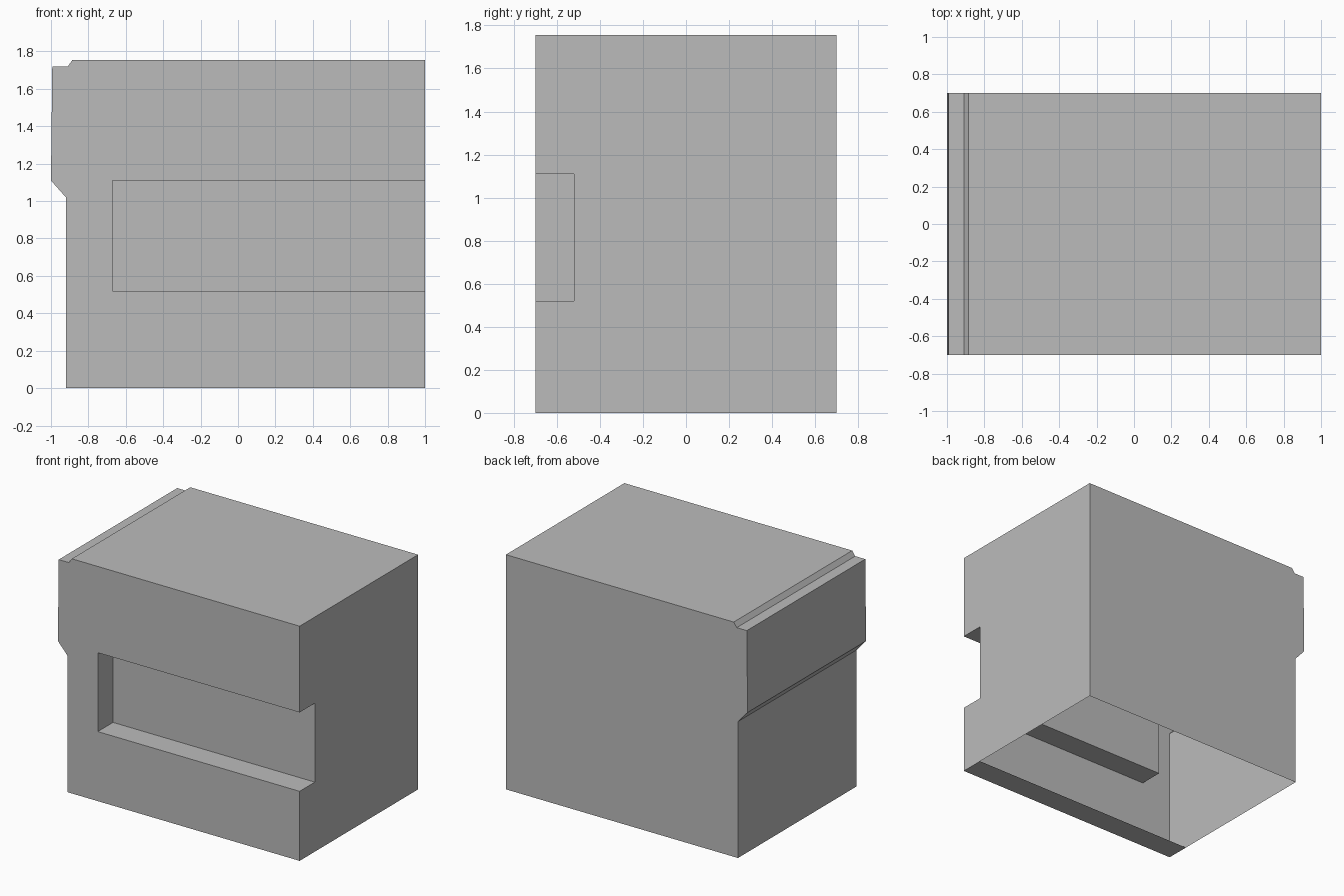
import bpy
import bmesh
import math

cube = bpy.data.objects.get("Cube")
if cube:
    bpy.data.objects.remove(cube, do_unlink=True)

FRONT, RECESS, BACK = -0.70, -0.52, 0.70
LOW, HIGH, END = 0.52, 1.11, -0.67

# Side-wall outline in x and z, with the stepped shoulder on the -x side
lower = [(-0.92, 0), (1, 0), (1, LOW)]
upper = [(1, HIGH), (1, 1.755), (-0.885, 1.755), (-0.91, 1.72),
         (-0.993, 1.72), (-1, 1.11), (-0.92, 1.02)]
slot = [(END, LOW), (END, HIGH)]
plain = lower + upper
notched = lower + slot + upper

bm = bmesh.new()


def face(points):
    return bm.faces.new([bm.verts.new(p) for p in points])


def cap(outline, y):
    return face([(x, y, z) for x, z in outline])


def walls(outline, y0, y1, open_base=False):
    for (ax, az), (bx, bz) in zip(outline, outline[1:] + outline[:1]):
        if open_base and az == 0 and bz == 0:
            continue
        face([(ax, y0, az), (ax, y1, az), (bx, y1, bz), (bx, y0, bz)])


# Front panel with the slot running out through the +x side, and its base lip
cap(notched, FRONT)
walls(notched, FRONT, RECESS)
# Back of the slot
cap([lower[-1], upper[0], slot[1], slot[0]][::-1], RECESS)
# Hollow body, open underneath
walls(plain, RECESS, BACK, open_base=True)
cap(plain[::-1], BACK)

# Join the panels and merge coplanar faces
bmesh.ops.remove_doubles(bm, verts=bm.verts, dist=0.0001)
bmesh.ops.dissolve_limit(bm, angle_limit=math.radians(0.3),
                         verts=bm.verts, edges=bm.edges)

mesh = bpy.data.meshes.new("housing_shell")
bm.to_mesh(mesh)
bm.free()
housing = bpy.data.objects.new("housing_shell", mesh)
bpy.context.collection.objects.link(housing)

# Plain grey finish
grey = bpy.data.materials.new("light_grey")
grey.use_nodes = True
colour = (0.5, 0.5, 0.5, 1)
grey.diffuse_color = colour
grey.node_tree.nodes["Principled BSDF"].inputs["Base Color"].default_value = colour
mesh.materials.append(grey)
